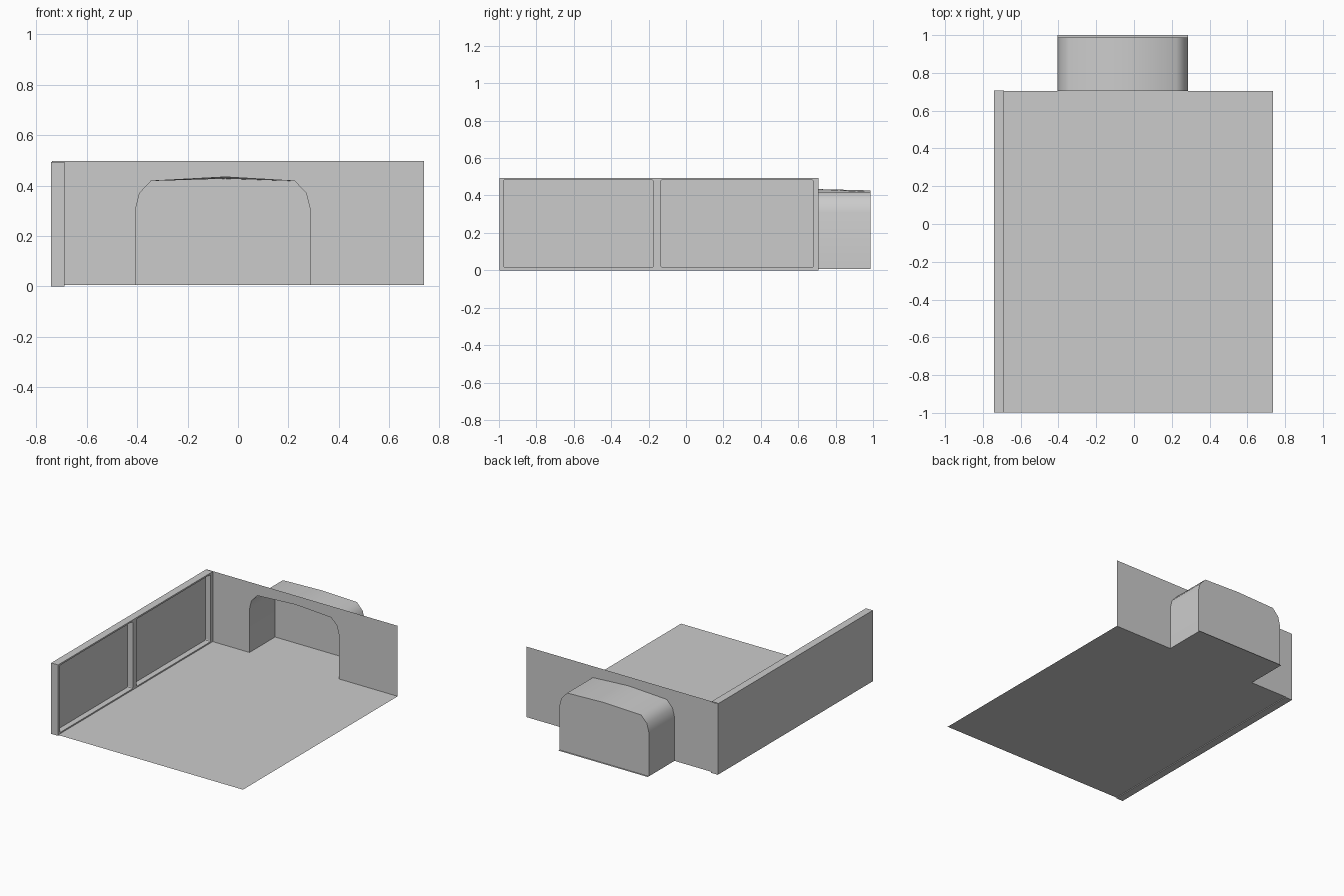
import bpy
import bmesh
from mathutils import Vector

if "Cube" in bpy.data.objects:
    bpy.data.objects.remove(bpy.data.objects["Cube"], do_unlink=True)

# One plain grey for everything
grey = bpy.data.materials.new("plain grey")
grey.use_nodes = True
colour = (0.6, 0.6, 0.6, 1)
grey.diffuse_color = colour
grey.node_tree.nodes["Principled BSDF"].inputs["Base Color"].default_value = colour

# Main room sizes
LEFT, RIGHT = 0.737, -0.737
FRONT, WALL_Y, ALCOVE_Y, BACK = -0.998, 0.705, 0.987, 1.0
FLOOR_Z, TOP = 0.006, 0.497

# Arch outline, from the right foot over the top to the left foot
ARCH = [(-0.405, FLOOR_Z), (-0.405, 0.31), (-0.39, 0.37), (-0.345, 0.418),
        (-0.05, 0.434), (0.225, 0.418), (0.27, 0.37), (0.285, 0.31), (0.285, FLOOR_Z)]
PEAK = 4


def add_object(name, bm):
    mesh = bpy.data.meshes.new(name)
    bm.to_mesh(mesh)
    bm.free()
    mesh.materials.append(grey)
    obj = bpy.data.objects.new(name, mesh)
    bpy.context.collection.objects.link(obj)
    return obj


def sheet(name, points):
    bm = bmesh.new()
    bm.faces.new([bm.verts.new(p) for p in points])
    return add_object(name, bm)


def box(name, low, high, round_x_edges=0):
    bm = bmesh.new()
    bmesh.ops.create_cube(bm, size=1)
    low, high = Vector(low), Vector(high)
    for v in bm.verts:
        v.co = (low + high) / 2 + v.co * (high - low)
    if round_x_edges:
        edges = [e for e in bm.edges
                 if abs(e.verts[0].co.x - e.verts[1].co.x) > 0.01]
        bmesh.ops.bevel(bm, geom=edges, offset=round_x_edges, segments=2,
                        profile=0.5, affect="EDGES")
    return add_object(name, bm)


# Floor, running on into the alcove
a_right, a_left = ARCH[0][0], ARCH[-1][0]
outline = [(RIGHT, FRONT), (LEFT, FRONT), (LEFT, WALL_Y), (a_left, WALL_Y),
           (a_left, BACK), (a_right, BACK), (a_right, WALL_Y), (RIGHT, WALL_Y)]
sheet("floor", [(x, y, FLOOR_Z) for x, y in outline])

# Back wall with the arched opening
wall = [(RIGHT, FLOOR_Z)] + ARCH + [(LEFT, FLOOR_Z), (LEFT, TOP), (RIGHT, TOP)]
sheet("back_wall", [(x, WALL_Y, z) for x, z in wall])

# Alcove shell, its ridge falling slightly to the back
back_arch = list(ARCH)
back_arch[PEAK] = (ARCH[PEAK][0], 0.427)
bm = bmesh.new()
near = [bm.verts.new((x, WALL_Y, z)) for x, z in ARCH]
far = [bm.verts.new((x, ALCOVE_Y, z)) for x, z in back_arch]
for i in range(len(ARCH) - 1):
    bm.faces.new((near[i], near[i + 1], far[i + 1], far[i]))
bmesh.ops.recalc_face_normals(bm, faces=bm.faces)
if bm.faces[:][0].normal.x > 0:
    bmesh.ops.reverse_faces(bm, faces=bm.faces)
shell = add_object("alcove_shell", bm)
bpy.ops.object.select_all(action="DESELECT")
shell.select_set(True)
bpy.context.view_layer.objects.active = shell
bpy.ops.object.shade_smooth_by_angle(angle=0.9)

sheet("alcove_back", [(x, ALCOVE_Y, z) for x, z in reversed(back_arch)])

# Thick side wall with two recessed panels on its inner face
side = box("side_wall", (-0.741, FRONT, 0), (-0.688, 0.708, 0.494))
for y0, y1 in ((-0.976, -0.176), (-0.134, 0.68)):
    cutter = box("panel_cutter", (-0.728, y0, 0.015), (-0.6, y1, 0.483), 0.008)
    cutter.hide_render = True
    cut = side.modifiers.new("panel_recess", "BOOLEAN")
    cut.operation = "DIFFERENCE"
    cut.solver = "EXACT"
    cut.object = cutter

# Bake the recesses and drop the cutters
depsgraph = bpy.context.evaluated_depsgraph_get()
baked = bpy.data.meshes.new_from_object(side.evaluated_get(depsgraph))
cutters = [m.object for m in side.modifiers]
side.modifiers.clear()
side.data = baked
for cutter in cutters:
    bpy.data.objects.remove(cutter, do_unlink=True)
